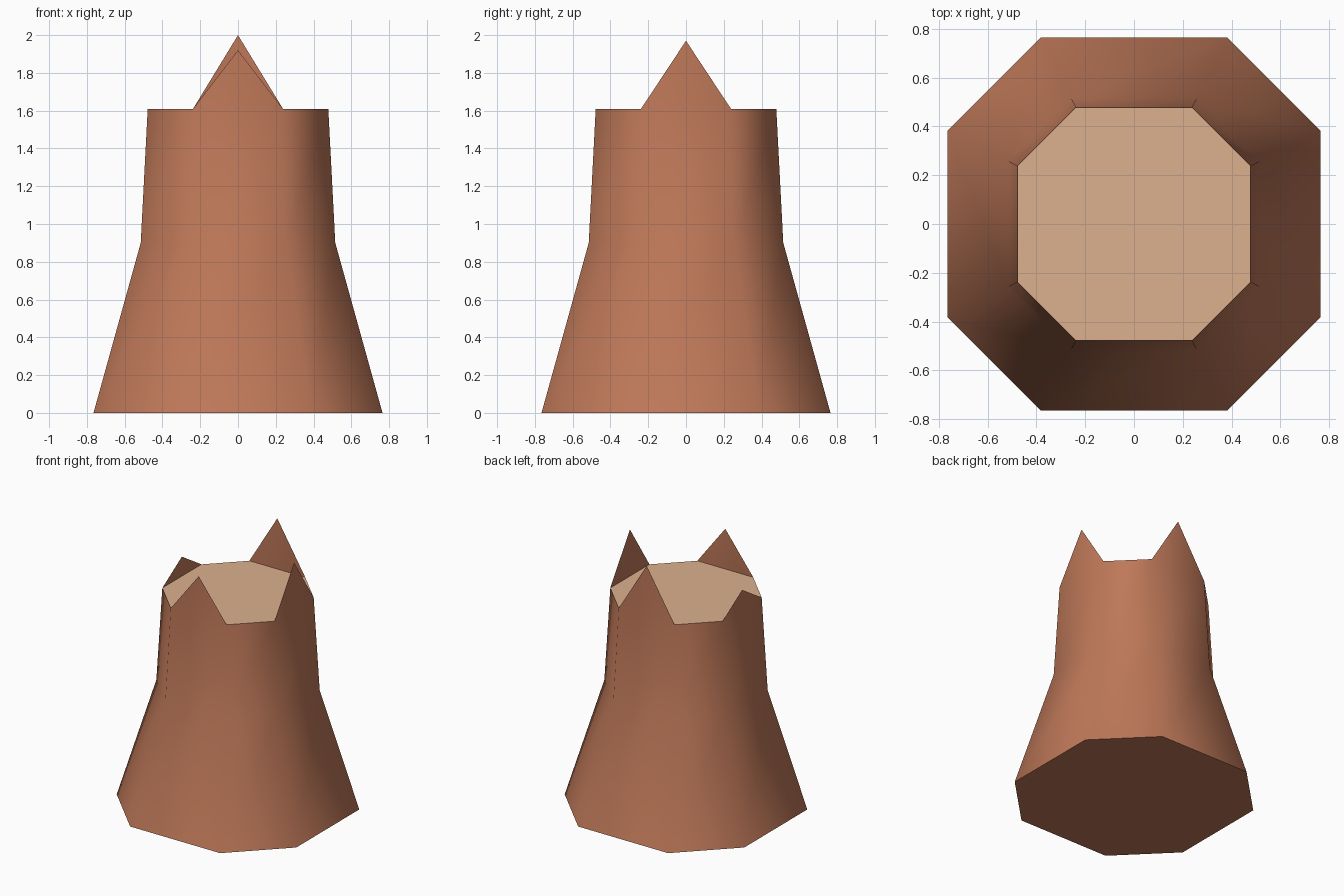
import bpy, bmesh, math

if "Cube" in bpy.data.objects:
    bpy.data.objects.remove(bpy.data.objects["Cube"])


def material(name, colour):
    m = bpy.data.materials.new(name)
    m.diffuse_color = (*colour, 1)
    m.use_nodes = True
    m.node_tree.nodes["Principled BSDF"].inputs["Base Color"].default_value = m.diffuse_color
    return m


def octagon(bm, wide, half_side, z):
    """Ring of eight vertices with sides facing the axes and corners cut at 45 degrees."""
    quarter = [(wide, -half_side), (wide, half_side)]
    ring = []
    for _ in range(4):
        ring += [bm.verts.new((x, y, z)) for x, y in quarter]
        quarter = [(-y, x) for x, y in quarter]
    return ring


def make_object(name, bm, mat):
    mesh = bpy.data.meshes.new(name)
    bm.to_mesh(mesh)
    bm.free()
    obj = bpy.data.objects.new(name, mesh)
    bpy.context.collection.objects.link(obj)
    mesh.materials.append(mat)
    return obj


bark_mat = material("bark", (0.52, 0.19, 0.10))
wood_mat = material("cut_wood", (0.72, 0.44, 0.27))
TOP = (0.478, 0.238, 1.61)

# Bark: flared base, narrower trunk, closed underneath
bm = bmesh.new()
rings = [octagon(bm, *r) for r in ((0.765, 0.383, 0), (0.515, 0.258, 0.9), TOP)]
for low, high in zip(rings, rings[1:]):
    for i in range(8):
        j = (i + 1) % 8
        bm.faces.new((low[i], low[j], high[j], high[i]))
bm.faces.new(rings[0][::-1])

# Splinters: thin upright spikes on the right, back, left and front sides
for k, tip_z in enumerate((1.97, 2.0, 1.76, 1.92)):
    a, b = rings[2][2 * k], rings[2][2 * k + 1]
    mid = (a.co + b.co) / 2
    tip = bm.verts.new((mid.x, mid.y, tip_z))
    bm.faces.new((a, b, tip))
bark = make_object("stump_bark", bm, bark_mat)

# Pale cut face on top
bm = bmesh.new()
bm.faces.new(octagon(bm, *TOP))
make_object("cut_face", bm, wood_mat)

# Smooth bark sides, keeping the bottom rim sharp
bpy.context.view_layer.objects.active = bark
bark.select_set(True)
bpy.ops.object.shade_smooth_by_angle(angle=math.radians(60))
